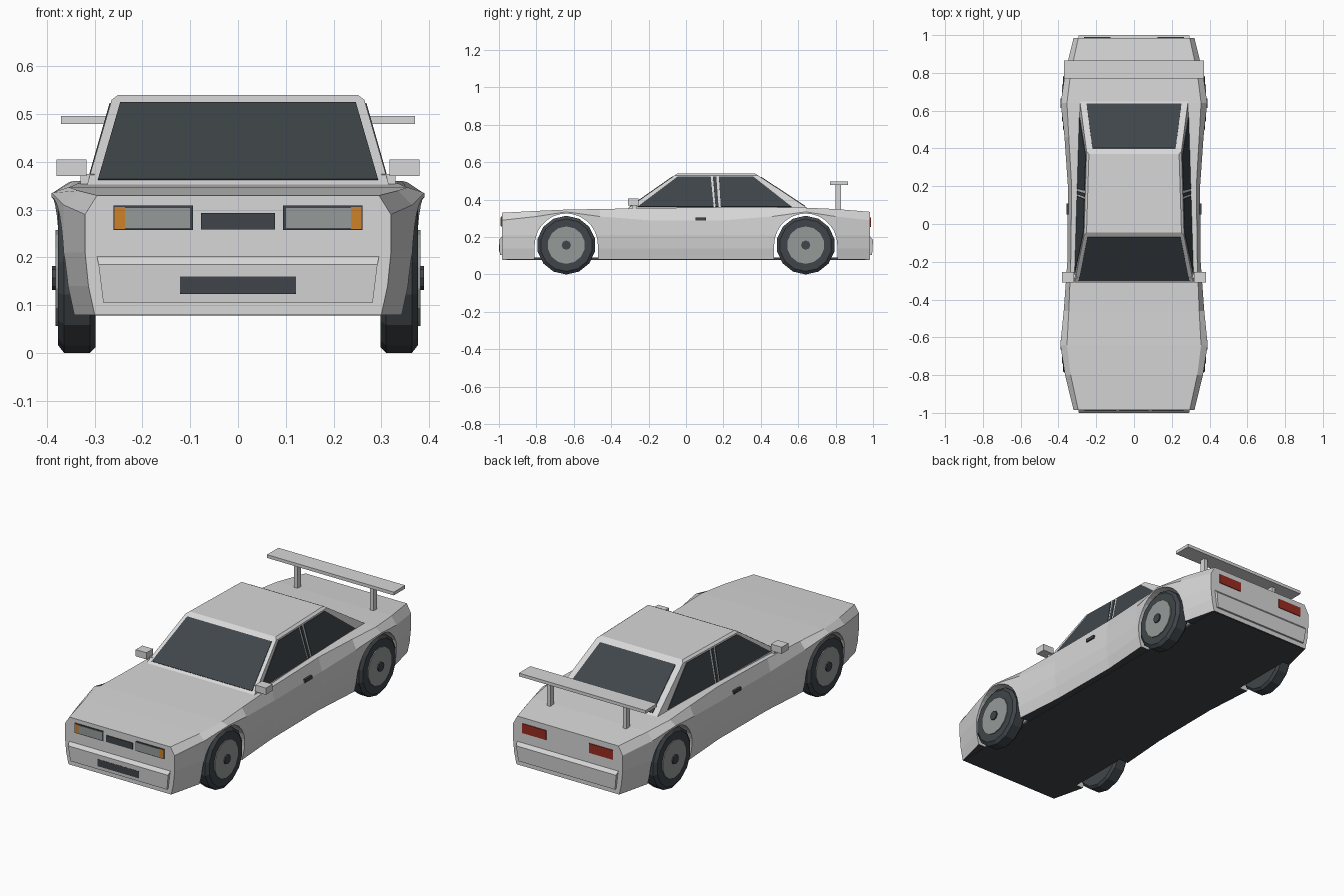
import bpy, bmesh, math
from mathutils import Vector, Matrix

default = bpy.data.objects.get("Cube")
if default:
    bpy.data.objects.remove(default, do_unlink=True)


def material(name, rgb):
    mat = bpy.data.materials.new(name)
    color = (*rgb, 1.0)
    mat.diffuse_color = color
    mat.use_nodes = True
    for node in mat.node_tree.nodes:
        if node.type == 'BSDF_PRINCIPLED':
            node.inputs["Base Color"].default_value = color
    return mat


PAINT = material("pale_grey_paint", (0.68, 0.68, 0.68))
DARK = material("dark_slate", (0.05, 0.06, 0.068))
SILVER = material("silver_grey", (0.30, 0.33, 0.32))
AMBER = material("amber", (0.62, 0.22, 0.02))
RED = material("tail_red", (0.32, 0.025, 0.015))


def finish(name, bm, *mats):
    bmesh.ops.recalc_face_normals(bm, faces=bm.faces[:])
    mesh = bpy.data.meshes.new(name)
    bm.to_mesh(mesh)
    bm.free()
    for mat in mats:
        mesh.materials.append(mat)
    obj = bpy.data.objects.new(name, mesh)
    bpy.context.collection.objects.link(obj)
    return obj


def loft(name, rings, *mats):
    """Skin closed rings of equal length and cap both ends."""
    bm = bmesh.new()
    loops = [[bm.verts.new(p) for p in ring] for ring in rings]
    for a, b in zip(loops, loops[1:]):
        for i in range(len(a)):
            j = (i + 1) % len(a)
            bm.faces.new((a[i], a[j], b[j], b[i]))
    bm.faces.new(loops[0])
    bm.faces.new(loops[-1])
    return finish(name, bm, *mats)


def box(name, low, high, mat):
    def ring(z):
        return [(low[0], low[1], z), (high[0], low[1], z),
                (high[0], high[1], z), (low[0], high[1], z)]
    return loft(name, [ring(low[2]), ring(high[2])], mat)


def plate(name, points, mat, thick=0.005):
    """Thin plate raised outward from the surface under it."""
    pts = [Vector(p) for p in points]
    normal = (pts[1] - pts[0]).cross(pts[2] - pts[0]).normalized()
    middle = sum(pts, Vector()) / len(pts)
    if normal.dot(middle - Vector((0, 0.15, 0.3))) < 0:
        normal = -normal
    return loft(name, [[p - normal * 0.002 for p in pts],
                       [p + normal * thick for p in pts]], mat)


def end_plate(name, y, x0, x1, z0, z1, mat, thick=0.005):
    return plate(name, [(x0, y, z0), (x1, y, z0), (x1, y, z1), (x0, y, z1)], mat, thick)


def lathe_x(name, profile, center, sides, mat):
    """Turned solid about an x axis; profile holds (x, radius)."""
    rings = []
    for x, r in profile:
        angles = [math.tau * i / sides for i in range(sides)]
        rings.append([(x, center[0] + r * math.sin(a), center[1] - r * math.cos(a))
                      for a in angles])
    return loft(name, rings, mat)


END, AXLE, HUB_Z = 0.985, 0.64, 0.157

# Body shell: station, half width, deck half width, flare height, deck height
stations = [
    (-END, 0.32, 0.295, 0.29, 0.33), (-0.8, 0.365, 0.335, 0.31, 0.34),
    (-AXLE, 0.39, 0.355, 0.335, 0.347), (-0.46, 0.372, 0.345, 0.31, 0.35),
    (-0.2, 0.353, 0.335, 0.29, 0.355), (0.2, 0.35, 0.33, 0.29, 0.36),
    (0.46, 0.368, 0.345, 0.31, 0.36), (AXLE, 0.388, 0.355, 0.335, 0.357),
    (0.8, 0.365, 0.335, 0.31, 0.35), (END, 0.32, 0.295, 0.29, 0.335)]
rings = []
for y, w, deck, flare, top in stations:
    half = [(w - 0.02, 0.08), (w - 0.007, 0.14), (w, 0.21), (w, flare), (deck, top)]
    rings.append([(x, y, z) for x, z in half] + [(-x, y, z) for x, z in reversed(half)])
body = loft("body_shell", rings, PAINT, DARK)

# Wheel arch openings
for y in (-AXLE, AXLE):
    r = 0.169
    arch = [(y + r * math.cos(math.pi * i / 14), HUB_Z + r * math.sin(math.pi * i / 14))
            for i in range(15)] + [(y - r, 0), (y + r, 0)]
    cutter = loft("arch_cutter", [[(x, a, b) for a, b in arch] for x in (-0.6, 0.6)], PAINT)
    cutter.hide_render = True
    cut = body.modifiers.new("arch", 'BOOLEAN')
    cut.operation = 'DIFFERENCE'
    cut.solver = 'EXACT'
    cut.object = cutter
    bpy.context.view_layer.objects.active = body
    bpy.ops.object.modifier_apply(modifier=cut.name)
    bpy.data.objects.remove(cutter, do_unlink=True)
for face in body.data.polygons:
    face.material_index = 1 if face.normal.z < -0.9 and face.center.z < 0.1 else 0
box("floor_pan", (-0.298, -0.98, 0.078), (0.298, 0.98, 0.09), DARK)

# Cabin
BASE, ROOF = 0.355, 0.53


def cabin_x(y, z):
    return 0.315 - 0.03 * (y + 0.31) - 0.043 * (z - BASE) / (ROOF - BASE)


def slope_y(z, low, high):
    return low + (high - low) * (z - BASE) / (ROOF - BASE)


def front_y(z):
    return slope_y(z, -0.31, -0.06)


def rear_y(z):
    return slope_y(z, 0.65, 0.385)


def cabin_ring(z):
    f, r = front_y(z), rear_y(z)
    a, b = cabin_x(f, z), cabin_x(r, z)
    return [(-a, f, z), (a, f, z), (b, r, z), (-b, r, z)]


crown = [(x * 0.95, y + (0.015 if y < 0 else -0.015), 0.54) for x, y, z in cabin_ring(ROOF)]
loft("cabin", [cabin_ring(0.34), cabin_ring(ROOF), crown], PAINT)


# Glass
def screen(name, edge_y, low, high, margin):
    pts = []
    for z, side in ((low, -1), (low, 1), (high, 1), (high, -1)):
        y = edge_y(z)
        pts.append((side * (cabin_x(y, z) - margin), y, z))
    plate(name, pts, DARK, 0.003)


screen("windscreen", front_y, 0.362, 0.523, 0.02)
screen("rear_window", rear_y, 0.364, 0.52, 0.033)
side_glass = {
    "front_side_window": [(-0.26, 0.362), (0.148, 0.362), (0.132, 0.523), (-0.045, 0.523)],
    "door_post_strip": [(0.158, 0.362), (0.174, 0.362), (0.162, 0.523), (0.144, 0.523)],
    "rear_side_window": [(0.186, 0.362), (0.565, 0.362), (0.36, 0.523), (0.176, 0.523)]}

for side, label in ((1, "left"), (-1, "right")):
    for name, outline in side_glass.items():
        plate(f"{label}_{name}", [(side * cabin_x(y, z), y, z) for y, z in outline], DARK, 0.003)

    def side_box(name, x0, x1, y0, y1, z0, z1, mat):
        a, b = sorted((side * x0, side * x1))
        box(f"{label}_{name}", (a, y0, z0), (b, y1, z1), mat)

    # Mirrors, handles and wing posts
    side_box("mirror", 0.317, 0.38, -0.31, -0.255, 0.37, 0.405, PAINT)
    side_box("mirror_stem", 0.3, 0.33, -0.285, -0.265, 0.35, 0.375, PAINT)
    side_box("door_handle", 0.34, 0.358, 0.05, 0.108, 0.289, 0.306, DARK)
    side_box("wing_post", 0.212, 0.232, 0.798, 0.828, 0.33, 0.485, PAINT)

    # Lamps
    def lamp(name, y, x0, x1, z0, z1, mat, thick):
        end_plate(f"{label}_{name}", y, side * x0, side * x1, z0, z1, mat, thick)

    lamp("headlight_frame", -END, 0.094, 0.261, 0.257, 0.309, DARK, 0.004)
    lamp("headlight", -END, 0.1, 0.237, 0.262, 0.304, SILVER, 0.006)
    lamp("indicator", -END, 0.237, 0.258, 0.26, 0.306, AMBER, 0.006)
    lamp("tail_light", END, 0.125, 0.265, 0.255, 0.305, RED, 0.004)

    # Wheels
    for y, place in ((-AXLE, "front"), (AXLE, "rear")):
        hub = (y, HUB_Z)
        for part, profile, sides, mat in (
                ("tyre", [(0.298, 0.145), (0.31, 0.157), (0.364, 0.157), (0.377, 0.14)], 14, DARK),
                ("rim", [(0.36, 0.1), (0.382, 0.1)], 14, SILVER),
                ("hub_cap", [(0.375, 0.025), (0.389, 0.025)], 8, DARK)):
            lathe_x(f"{label}_{place}_{part}",
                    [(side * x, r) for x, r in profile], hub, sides, mat)

# Bumpers with a sloped upper lip
for sign, name in ((-1, "front_bumper"), (1, "rear_bumper")):
    layers = [(0.105, 0.282, 0.995), (0.185, 0.292, 1.0), (0.202, 0.295, END)]
    loft(name, [[(-w, sign * 0.97, z), (w, sign * 0.97, z), (w, sign * y, z), (-w, sign * y, z)]
                for z, w, y in layers], PAINT)

# Grilles
end_plate("upper_grille", -END, -0.077, 0.077, 0.259, 0.293, DARK)
end_plate("lower_grille", -0.9945, -0.121, 0.121, 0.123, 0.16, DARK)

# Rear wing
box("rear_wing", (-0.37, 0.77, 0.479), (0.37, 0.865, 0.496), PAINT)
